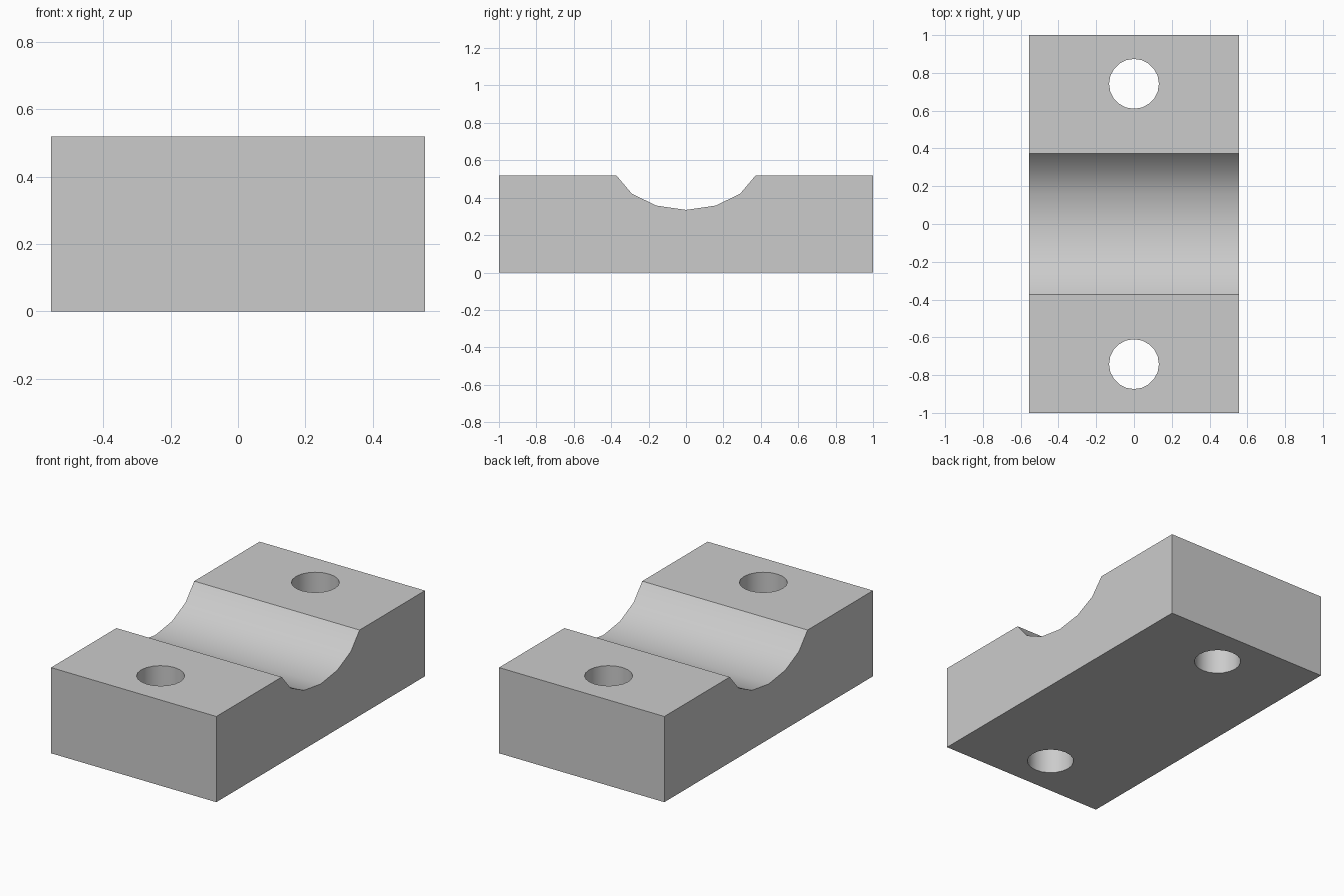
import bpy
import bmesh
from math import radians
from mathutils import Matrix, Vector

cube = bpy.data.objects.get("Cube")
if cube:
    bpy.data.objects.remove(cube, do_unlink=True)

HALF_WIDTH, HALF_LENGTH, HEIGHT = 0.555, 1.0, 0.52
HOLE_RADIUS, HOLE_Y, HOLE_SIDES = 0.132, 0.742, 20

grey = bpy.data.materials.new("light grey")
grey.use_nodes = True
colour = (0.6, 0.6, 0.6, 1)
grey.diffuse_color = colour
grey.node_tree.nodes["Principled BSDF"].inputs["Base Color"].default_value = colour


def make_object(name, bm):
    bmesh.ops.recalc_face_normals(bm, faces=bm.faces)
    mesh = bpy.data.meshes.new(name)
    bm.to_mesh(mesh)
    bm.free()
    mesh.materials.append(grey)
    obj = bpy.data.objects.new(name, mesh)
    bpy.context.collection.objects.link(obj)
    return obj


# Block with a shallow round channel: half profile mirrored, then extruded along x
half = [(HALF_LENGTH, 0), (HALF_LENGTH, HEIGHT), (0.373, HEIGHT), (0.29, 0.422), (0.16, 0.358)]
profile = half + [(0, 0.335)] + [(-y, z) for y, z in reversed(half)]
bm = bmesh.new()
end = bm.faces.new([bm.verts.new((-HALF_WIDTH, y, z)) for y, z in profile])
side = bmesh.ops.extrude_face_region(bm, geom=[end], use_keep_orig=True)
moved = [v for v in side["geom"] if isinstance(v, bmesh.types.BMVert)]
bmesh.ops.translate(bm, verts=moved, vec=Vector((2 * HALF_WIDTH, 0, 0)))
block = make_object("clamp_block", bm)

# Bolt holes through both ends
bm = bmesh.new()
for y in (-HOLE_Y, HOLE_Y):
    bmesh.ops.create_cone(bm, cap_ends=True, segments=HOLE_SIDES, radius1=HOLE_RADIUS,
                          radius2=HOLE_RADIUS, depth=2 * HEIGHT,
                          matrix=Matrix.Translation((0, y, HEIGHT / 2)))
cutter = make_object("bolt_hole_cutter", bm)
cutter.hide_render = True

cut = block.modifiers.new("bolt holes", "BOOLEAN")
cut.operation = "DIFFERENCE"
cut.solver = "EXACT"
cut.object = cutter
bpy.ops.object.select_all(action="DESELECT")
block.select_set(True)
bpy.context.view_layer.objects.active = block
bpy.ops.object.modifier_apply(modifier=cut.name)
bpy.data.objects.remove(cutter, do_unlink=True)

# Smooth channel and hole walls, sharp block edges
bpy.ops.object.shade_smooth_by_angle(angle=radians(35))
